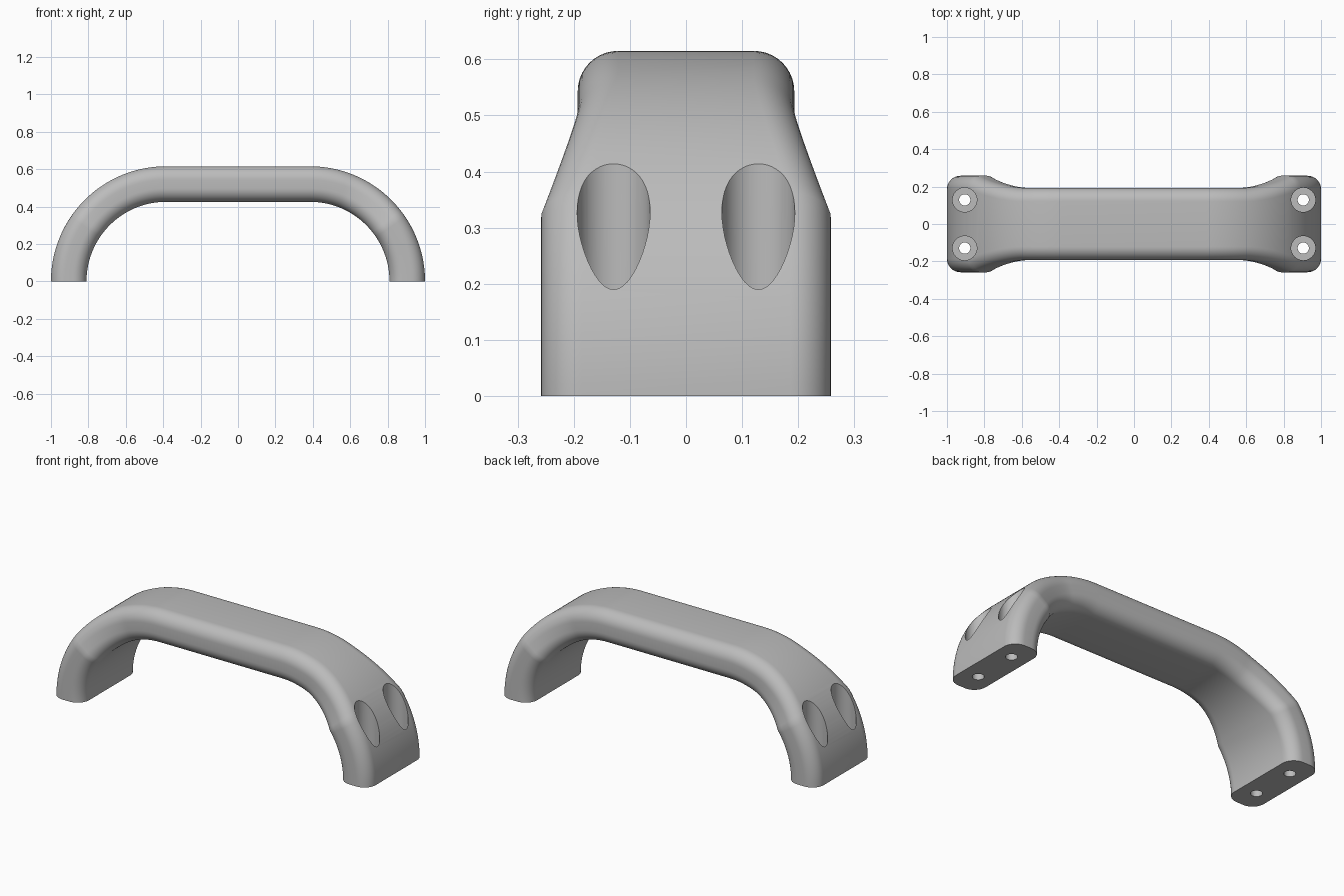
import bpy, bmesh, math

cube = bpy.data.objects.get("Cube")
if cube:
    bpy.data.objects.remove(cube, do_unlink=True)

BEND_X, R_IN, R_OUT = 0.385, 0.425, 0.615   # bend centre and radii
MID = (R_IN + R_OUT) / 2
WIDE, NARROW, CORNER = 0.258, 0.193, 0.072  # half widths and edge rounding
FLARE_START, FLARE_END = 36, 68             # degrees along the bend

grey = bpy.data.materials.new("light_grey")
grey.use_nodes = True
colour = (0.5, 0.5, 0.5, 1)
grey.diffuse_color = colour
grey.node_tree.nodes["Principled BSDF"].inputs["Base Color"].default_value = colour


def make_object(name, bm):
    bmesh.ops.recalc_face_normals(bm, faces=bm.faces)
    mesh = bpy.data.meshes.new(name)
    bm.to_mesh(mesh)
    bm.free()
    mesh.materials.append(grey)
    obj = bpy.data.objects.new(name, mesh)
    bpy.context.collection.objects.link(obj)
    return obj


def half_width(angle):
    t = (angle - FLARE_START) / (FLARE_END - FLARE_START)
    t = min(max(t, 0), 1)
    return NARROW + (WIDE - NARROW) * (1 - t) ** 1.5


def section(width, steps=10):
    """Rounded rectangle as (y, radius) pairs."""
    points = []
    half = (R_OUT - R_IN) / 2 - CORNER
    for quarter, (sy, sr) in enumerate([(1, 1), (-1, 1), (-1, -1), (1, -1)]):
        for i in range(steps + 1):
            a = math.radians(90 * (quarter + i / steps))
            points.append((sy * (width - CORNER) + CORNER * math.cos(a),
                           MID + sr * half + CORNER * math.sin(a)))
    return points


def ring(bm, angle, side):
    a = math.radians(angle)
    return [bm.verts.new((side * (BEND_X + r * math.cos(a)), y, r * math.sin(a)))
            for y, r in section(half_width(angle))]


def skin(bm, rings):
    for a, b in zip(rings, rings[1:]):
        for i in range(len(a)):
            j = (i + 1) % len(a)
            bm.faces.new((a[i], a[j], b[j], b[i]))
    bm.faces.new(rings[0])
    bm.faces.new(rings[-1])


# Grip: one section swept up a bend, across and down the other bend
bm = bmesh.new()
angles = range(0, 91, 2)
skin(bm, [ring(bm, a, 1) for a in angles] + [ring(bm, a, -1) for a in reversed(angles)])
handle = make_object("handle", bm)

# Stepped cutters for the counterbored screw holes
bm = bmesh.new()
for x in (-0.905, 0.905):
    for y in (-0.129, 0.129):
        rings = []
        for radius, z in ((0.03, -0.1), (0.03, 0.15), (0.065, 0.15), (0.065, 0.7)):
            turn = [math.tau * i / 48 for i in range(48)]
            rings.append([bm.verts.new((x + radius * math.cos(t), y + radius * math.sin(t), z))
                          for t in turn])
        skin(bm, rings)
cutter = make_object("screw_hole_cutter", bm)
cutter.hide_render = True

bpy.ops.object.select_all(action="DESELECT")
bpy.context.view_layer.objects.active = handle
handle.select_set(True)
cut = handle.modifiers.new("screw_holes", "BOOLEAN")
cut.operation = "DIFFERENCE"
cut.solver = "EXACT"
cut.object = cutter
bpy.ops.object.modifier_apply(modifier=cut.name)
bpy.data.objects.remove(cutter, do_unlink=True)
bpy.ops.object.shade_smooth_by_angle(angle=math.radians(30))
